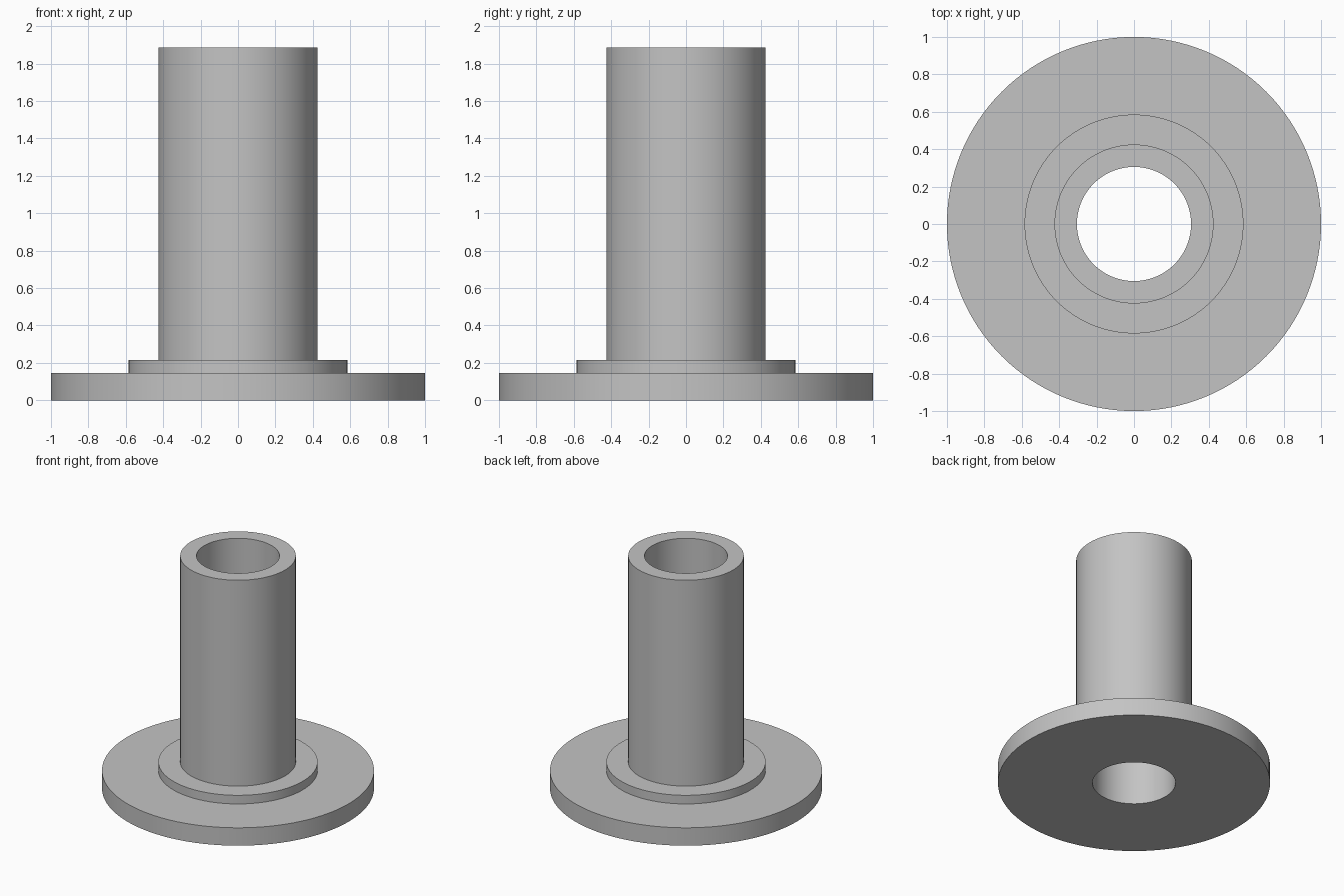
import bpy
import bmesh
import math

SEGMENTS = 128
BORE, TUBE, COLLAR, FLANGE = 0.305, 0.425, 0.585, 1.0
FLANGE_TOP, COLLAR_TOP, TUBE_TOP = 0.145, 0.215, 1.885

cube = bpy.data.objects.get("Cube")
if cube:
    bpy.data.objects.remove(cube, do_unlink=True)


def make_material(name, rgb):
    mat = bpy.data.materials.new(name)
    mat.use_nodes = True
    mat.diffuse_color = (*rgb, 1)
    shader = next(n for n in mat.node_tree.nodes if n.type == "BSDF_PRINCIPLED")
    shader.inputs["Base Color"].default_value = (*rgb, 1)
    return mat


def lathe(name, profile, mat):
    """Revolve a closed (radius, height) outline around the z axis."""
    bm = bmesh.new()
    verts = [bm.verts.new((r, 0, z)) for r, z in profile]
    edges = [bm.edges.new((v, verts[i - 1])) for i, v in enumerate(verts)]
    bmesh.ops.spin(bm, geom=verts + edges, cent=(0, 0, 0), axis=(0, 0, 1),
                   angle=math.tau, steps=SEGMENTS, use_merge=True)
    bmesh.ops.remove_doubles(bm, verts=bm.verts, dist=1e-5)
    bmesh.ops.recalc_face_normals(bm, faces=bm.faces)
    mesh = bpy.data.meshes.new(name)
    bm.to_mesh(mesh)
    bm.free()
    mesh.materials.append(mat)
    obj = bpy.data.objects.new(name, mesh)
    bpy.context.collection.objects.link(obj)
    bpy.ops.object.select_all(action="DESELECT")
    obj.select_set(True)
    bpy.context.view_layer.objects.active = obj
    bpy.ops.object.shade_smooth_by_angle(angle=math.radians(30))
    return obj


grey = make_material("light grey", (0.55, 0.55, 0.55))

# One solid: wide flange, raised collar and tall tube with a through bore
lathe("flanged_sleeve", [
    (BORE, 0), (FLANGE, 0),
    (FLANGE, FLANGE_TOP), (COLLAR, FLANGE_TOP),
    (COLLAR, COLLAR_TOP), (TUBE, COLLAR_TOP),
    (TUBE, TUBE_TOP), (BORE, TUBE_TOP),
], grey)
